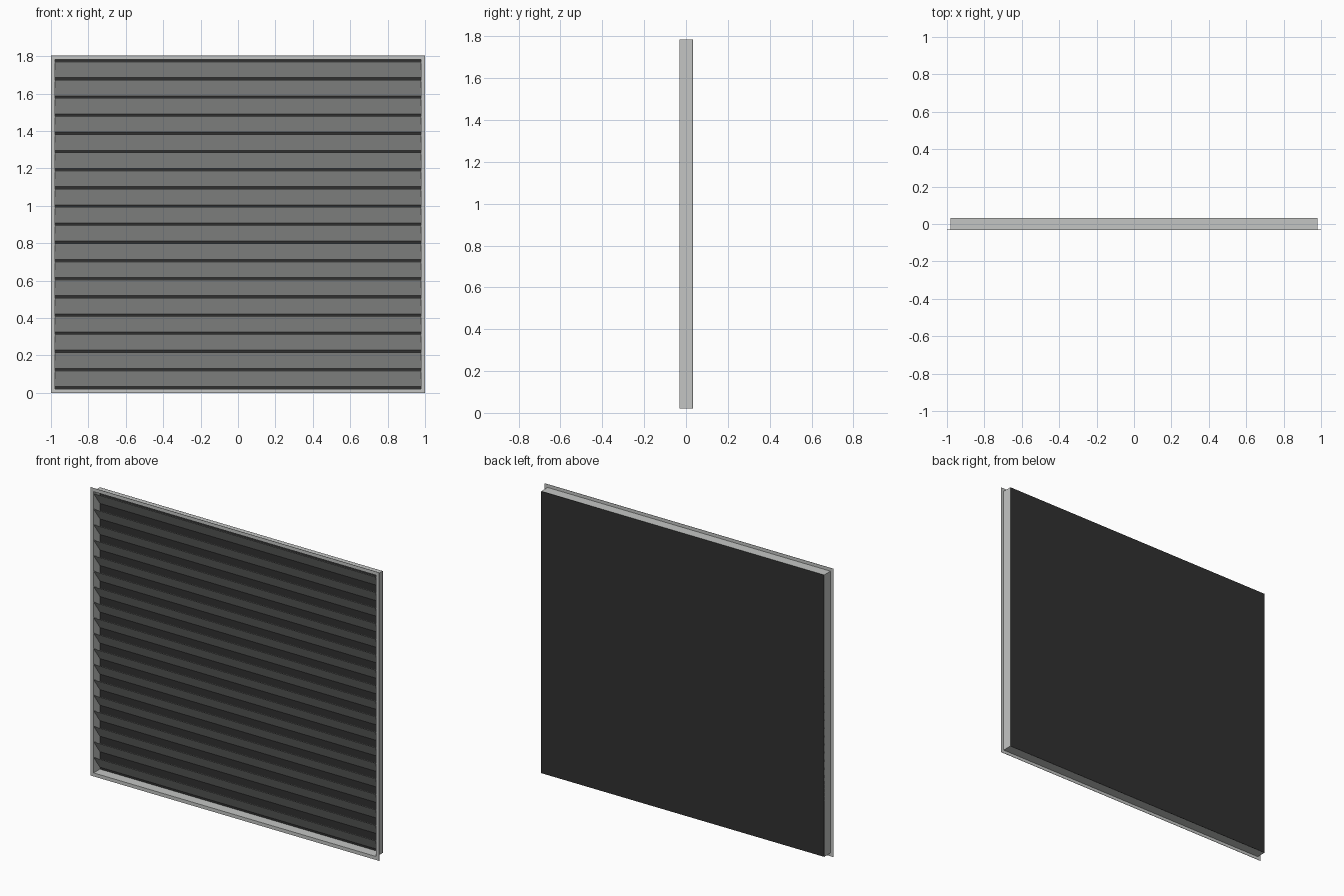
import bpy
from mathutils import Vector

if "Cube" in bpy.data.objects:
    bpy.data.objects.remove(bpy.data.objects["Cube"])


def make_material(name, rgb):
    mat = bpy.data.materials.new(name)
    mat.use_nodes = True
    mat.diffuse_color = (*rgb, 1)
    mat.node_tree.nodes["Principled BSDF"].inputs["Base Color"].default_value = (*rgb, 1)
    return mat


grey = make_material("light grey metal", (0.55, 0.56, 0.55))
black = make_material("dark backing", (0.03, 0.03, 0.03))

HALF_W, HEIGHT, HALF_D = 1.0, 1.805, 0.032
LIP, SHEET = 0.02, 0.002
SLATS = 18


def make_object(name, verts, faces, mat):
    mesh = bpy.data.meshes.new(name)
    mesh.from_pydata(verts, [], faces)
    mesh.materials.append(mat)
    obj = bpy.data.objects.new(name, mesh)
    bpy.context.collection.objects.link(obj)
    return obj


def box(name, low, high, mat):
    """Axis-aligned box between two corners."""
    verts = [(x, y, z) for x in (low[0], high[0])
             for y in (low[1], high[1]) for z in (low[2], high[2])]
    faces = [(0, 1, 3, 2), (4, 6, 7, 5), (0, 4, 5, 1),
             (2, 3, 7, 6), (0, 2, 6, 4), (1, 5, 7, 3)]
    return make_object(name, verts, faces, mat)


def rectangle(inset, y):
    x, low, high = HALF_W - inset, inset, HEIGHT - inset
    return [(-x, y, low), (x, y, low), (x, y, high), (-x, y, high)]


# Frame: an L-shaped sheet section swept round the opening
section = [(0, -HALF_D), (LIP + SHEET, -HALF_D), (LIP + SHEET, HALF_D),
           (LIP, HALF_D), (LIP, SHEET - HALF_D), (0, SHEET - HALF_D)]
verts = [p for inset, y in section for p in rectangle(inset, y)]
faces = []
for ring in range(len(section)):
    following = (ring + 1) % len(section)
    for k in range(4):
        n = (k + 1) % 4
        faces.append((ring * 4 + k, ring * 4 + n, following * 4 + n, following * 4 + k))
make_object("frame", verts, faces, grey)

# Dark panel closing the back
inner = LIP + SHEET
box("back_panel", (-HALF_W + LIP, HALF_D - SHEET, LIP),
    (HALF_W - LIP, HALF_D + 0.0005, HEIGHT - LIP), black)

# Slats: thin blades leaning from a high front edge to a low back edge
pitch = (HEIGHT - 2 * inner - 0.012) / SLATS
gap = 0.013
half = HALF_W - inner
for i in range(SLATS):
    low = inner + 0.012 + i * pitch
    front = Vector((0, -HALF_D + 0.001, low + pitch - gap))
    back = Vector((0, HALF_D - SHEET, low))
    across = (front - back).cross(Vector((1, 0, 0))).normalized() * SHEET
    if across.y < 0:
        across = -across
    profile = [front, back, back + across, front + across]
    verts = [p + Vector((x, 0, 0)) for x in (-half, half) for p in profile]
    faces = [(0, 1, 2, 3), (7, 6, 5, 4), (0, 4, 5, 1),
             (1, 5, 6, 2), (2, 6, 7, 3), (3, 7, 4, 0)]
    make_object(f"slat_{i + 1}", verts, faces, grey)
